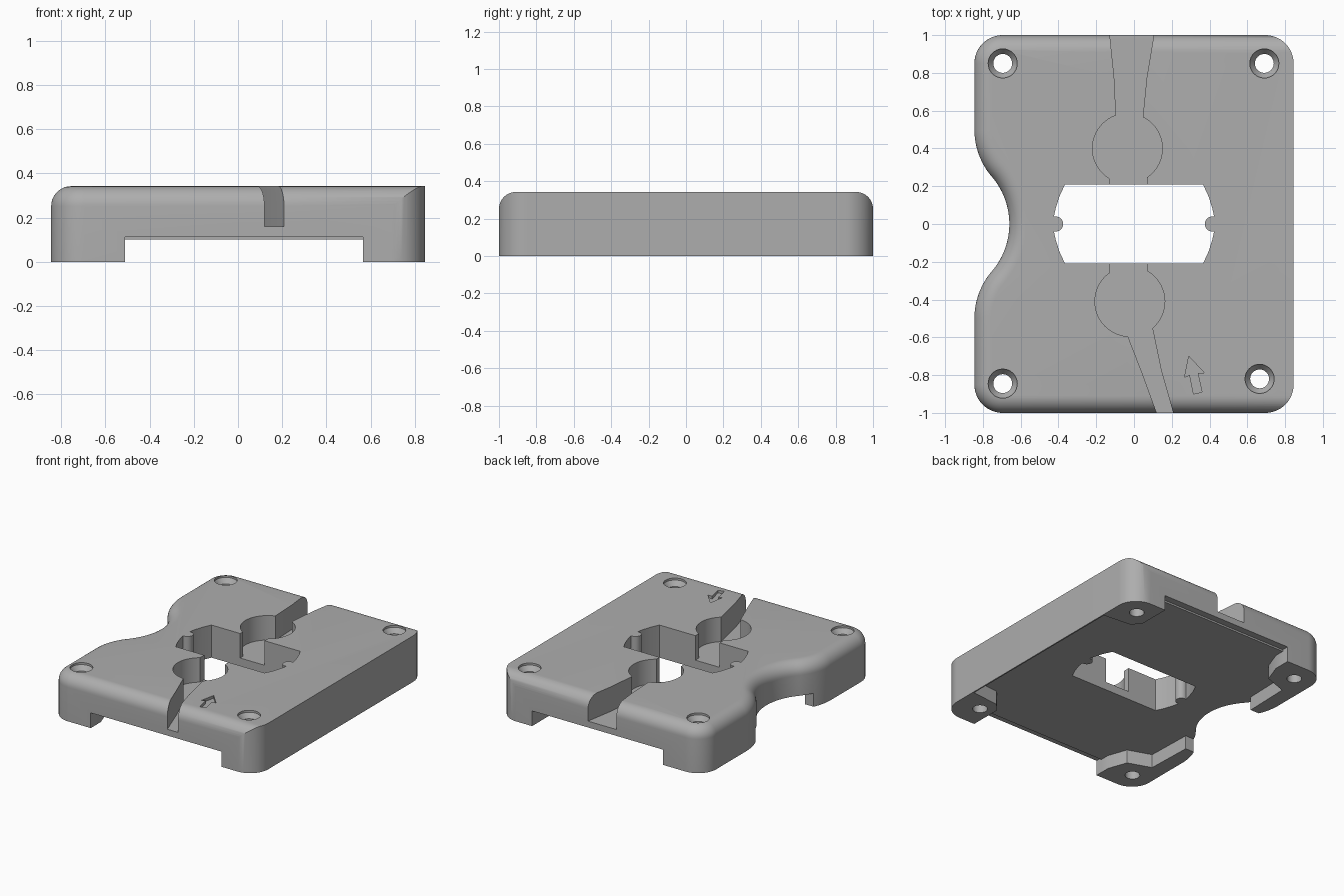
import bpy, bmesh
from math import pi, sin, cos, acos, radians

if "Cube" in bpy.data.objects:
    bpy.data.objects.remove(bpy.data.objects["Cube"], do_unlink=True)

grey = bpy.data.materials.new("mid grey")
grey.use_nodes = True
colour = (0.42, 0.42, 0.42, 1)
grey.diffuse_color = colour
grey.node_tree.nodes["Principled BSDF"].inputs["Base Color"].default_value = colour

HALF_W, HALF_L, TOP = 0.845, 1.0, 0.342
FILLET, CORNER = 0.09, 0.15


def loft(name, rings):
    """Solid through equal-length rings of 3D points, capped at both ends."""
    bm = bmesh.new()
    loops = [[bm.verts.new(p) for p in ring] for ring in rings]
    for a, b in zip(loops, loops[1:]):
        for i in range(len(a)):
            j = (i + 1) % len(a)
            bm.faces.new((a[i], a[j], b[j], b[i]))
    bm.faces.new(loops[0][::-1])
    bm.faces.new(loops[-1])
    bmesh.ops.recalc_face_normals(bm, faces=bm.faces)
    mesh = bpy.data.meshes.new(name)
    bm.to_mesh(mesh)
    bm.free()
    mesh.materials.append(grey)
    ob = bpy.data.objects.new(name, mesh)
    bpy.context.collection.objects.link(ob)
    return ob


def prism(name, points, z0, z1):
    return loft(name, [[(x, y, z) for x, y in points] for z in (z0, z1)])


def arc(cx, cy, r, a0, a1, n=16):
    return [(cx + r * cos(a0 + (a1 - a0) * i / n), cy + r * sin(a0 + (a1 - a0) * i / n))
            for i in range(n + 1)]


def circle(cx, cy, r, n=48):
    return arc(cx, cy, r, 0, 2 * pi, n)[:-1]


def flip_y(points):
    return [(x, -y) for x, y in reversed(points)]


def carve(body, cutter, operation="DIFFERENCE"):
    mod = body.modifiers.new("carve", "BOOLEAN")
    mod.operation, mod.solver, mod.object = operation, "EXACT", cutter
    bpy.context.view_layer.objects.active = body
    bpy.ops.object.modifier_apply(modifier=mod.name)
    bpy.data.objects.remove(cutter, do_unlink=True)


def outline(d):
    """Plan outline with the waisted side, inset by d; the straight side overshoots."""
    span = 0.768                      # sum of the two tangent arc radii
    r = span / 2
    a = acos((span - 0.185) / span)
    cx, cy = CORNER - HALF_W, HALF_L - CORNER
    upper = [(1.2, HALF_L - d)] + arc(cx, cy, CORNER - d, pi / 2, pi)
    upper += arc(r - HALF_W, 0.5, r - d, pi, pi + a)
    waist = arc(-0.66 - r, 0, r + d, a, -a, 32)
    return upper + waist[1:-1] + flip_y(upper)


# Body with rounded upper edges on three sides
rings = [[(x, y, 0) for x, y in outline(0)]]
for i in range(11):
    t = i / 10 * pi / 2
    d, z = FILLET * (1 - cos(t)), TOP - FILLET * (1 - sin(t))
    rings.append([(x, y, z) for x, y in outline(d)])
body = loft("plate_body", rings)

# Trim the straight side with rounded vertical corners
corner = arc(HALF_W - CORNER, HALF_L - CORNER, CORNER, 0, pi / 2)
trim = corner + [(0.6, 1.1), (-1.2, 1.1)]
carve(body, prism("side_trim", trim + flip_y(trim), -0.2, 0.6), "INTERSECT")

# Underside recess, leaving corner feet and a thin lip along the straight side
recess = [(0.835, 0.68), (0.62, 0.7), (0.565, 0.76), (0.565, 1.1), (-0.51, 1.1),
          (-0.51, 0.88), (-0.56, 0.74), (-0.73, 0.68), (-0.74, 0.34), (-1.1, 0.34)]
carve(body, prism("recess", recess + flip_y(recess), -0.1, 0.1))
for y in (-1, 1):
    rim = [(-0.51, y * 0.95), (0.565, y * 0.95), (0.565, y * 1.1), (-0.51, y * 1.1)]
    carve(body, prism("rim_step", rim, -0.1, 0.113))

# Cable channels and round pockets
FLOOR = 0.16
back_channel = [(-0.092, 0.5), (0.04, 0.5), (0.047, 0.57), (0.068, 0.78), (0.105, 1.0),
                (0.12, 1.1), (-0.14, 1.1), (-0.128, 1.0), (-0.105, 0.78), (-0.095, 0.57)]
front_channel = [(-0.06, -0.52), (-0.03, -0.6), (0.04, -0.78), (0.12, -1.0), (0.155, -1.1),
                 (0.23, -1.1), (0.208, -1.0), (0.145, -0.78), (0.097, -0.55), (0.09, -0.5)]
carve(body, prism("back_channel", back_channel, FLOOR, 0.6))
carve(body, prism("front_channel", front_channel, FLOOR, 0.6))
carve(body, prism("back_pocket", circle(-0.035, 0.4, 0.185, 64), FLOOR, 0.6))
carve(body, prism("front_pocket", circle(-0.022, -0.41, 0.185, 64), FLOOR, 0.6))
neck = [(-0.13, -0.3), (0.07, -0.3), (0.07, 0.3), (-0.13, 0.3)]
carve(body, prism("pocket_neck", neck, FLOOR, 0.6))

# Central window with bowed ends and a small round tab at each end
tab = arc(0.415, 0, 0.04, pi / 2, 3 * pi / 2, 12)
end = [(0.365, -0.21), (0.395, -0.145), (0.414, -0.085), (0.424, -0.04), (0.415, -0.04)]
right_end = end + tab[::-1][1:-1] + flip_y(end)
window = right_end + [(-x, -y) for x, y in right_end]
carve(body, prism("window", window, -0.1, 0.6))

# Countersunk screw holes
for x, y in ((-0.695, 0.85), (0.69, 0.85), (-0.695, -0.845), (0.665, -0.82)):
    steps = ((0.05, -0.1), (0.05, TOP - 0.05), (0.077, TOP - 0.015), (0.077, 0.6))
    hole = [[(px, py, z) for px, py in circle(x, y, r, 32)] for r, z in steps]
    carve(body, loft("screw_hole", hole))

# Engraved direction arrow
arrow = [(0.29, -0.7), (0.372, -0.788), (0.338, -0.79), (0.36, -0.89),
         (0.315, -0.9), (0.295, -0.8), (0.268, -0.81)]
carve(body, prism("arrow", arrow, TOP - 0.02, 0.6))

bpy.ops.object.select_all(action="DESELECT")
body.select_set(True)
bpy.context.view_layer.objects.active = body
bpy.ops.object.shade_smooth_by_angle(angle=radians(30))
